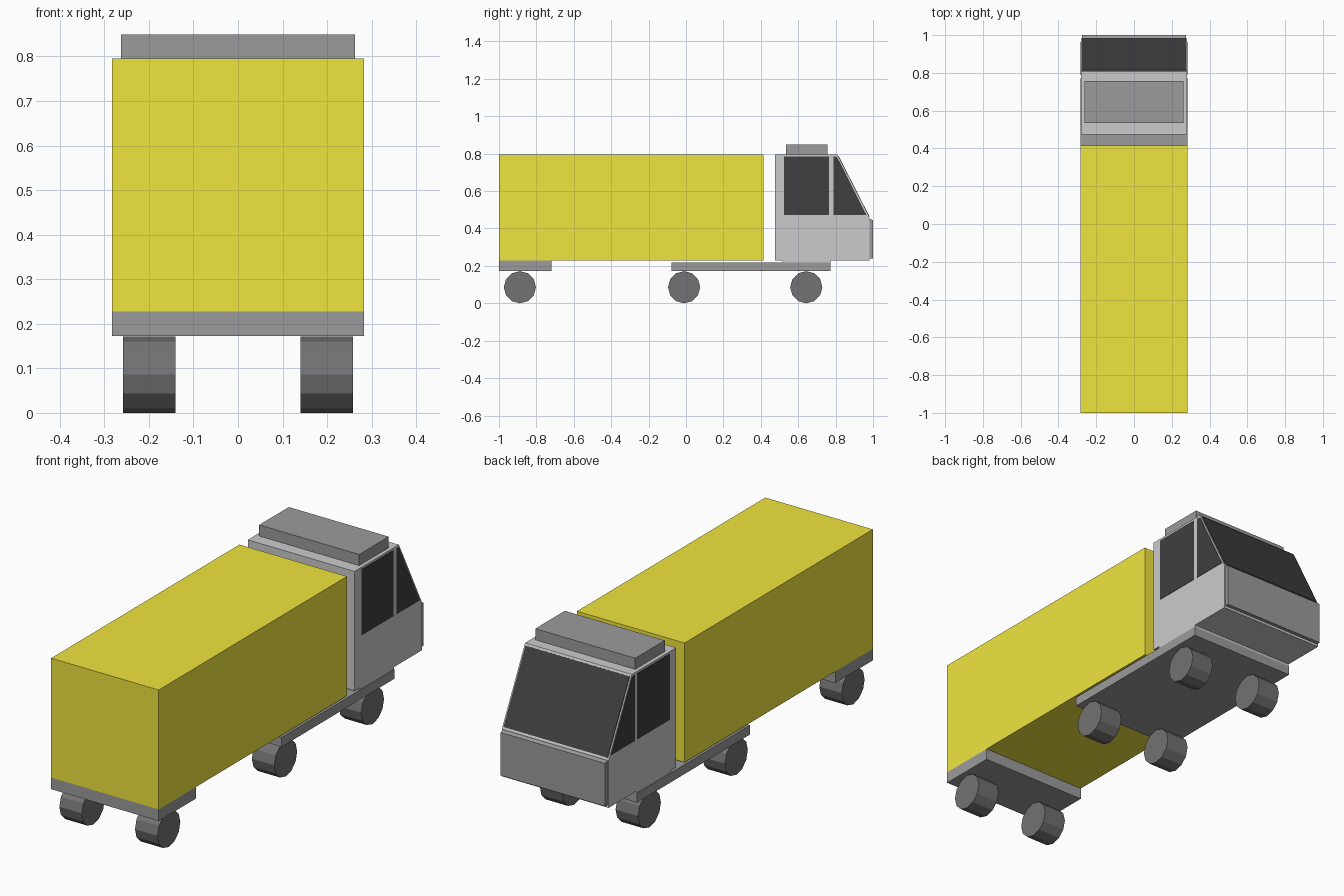
import bpy, bmesh, math

if "Cube" in bpy.data.objects:
    bpy.data.objects.remove(bpy.data.objects["Cube"])


def material(name, rgb):
    m = bpy.data.materials.new(name)
    m.diffuse_color = (*rgb, 1)
    m.use_nodes = True
    m.node_tree.nodes["Principled BSDF"].inputs["Base Color"].default_value = m.diffuse_color
    return m


YELLOW = material("yellow_paint", (0.87, 0.78, 0.05))
GREY = material("cab_grey", (0.51, 0.51, 0.51))
DARK = material("dark_grey", (0.33, 0.33, 0.33))
GLASS = material("black_glass", (0.05, 0.05, 0.05))
RUBBER = material("rubber", (0.17, 0.17, 0.17))


def prism(name, profile, x0, x1, mat):
    """Extrude a (y, z) outline along x from x0 to x1."""
    bm = bmesh.new()
    face = bm.faces.new([bm.verts.new((x0, y, z)) for y, z in profile])
    out = bmesh.ops.extrude_face_region(bm, geom=[face])["geom"]
    verts = [v for v in out if isinstance(v, bmesh.types.BMVert)]
    bmesh.ops.translate(bm, verts=verts, vec=(x1 - x0, 0, 0))
    bmesh.ops.recalc_face_normals(bm, faces=bm.faces)
    mesh = bpy.data.meshes.new(name)
    bm.to_mesh(mesh)
    bm.free()
    mesh.materials.append(mat)
    obj = bpy.data.objects.new(name, mesh)
    bpy.context.collection.objects.link(obj)
    return obj


def box(name, half_width, y0, y1, z0, z1, mat):
    return prism(name, [(y0, z0), (y1, z0), (y1, z1), (y0, z1)],
                 -half_width, half_width, mat)


# Cargo container and chassis plates
box("cargo_box", 0.283, -1.0, 0.415, 0.228, 0.796, YELLOW)
box("rear_chassis", 0.283, -1.0, -0.718, 0.173, 0.228, DARK)
box("front_chassis", 0.283, -0.077, 0.772, 0.173, 0.218, DARK)
box("cab_mount", 0.281, 0.515, 0.772, 0.216, 0.23, GREY)

# Cab with slanted windscreen
prism("cab", [(0.475, 0.228), (0.982, 0.228), (0.982, 0.455),
              (0.808, 0.796), (0.475, 0.796)], -0.281, 0.281, GREY)
box("roof_fairing", 0.263, 0.535, 0.757, 0.796, 0.849, DARK)
prism("grille_panel", [(0.98, 0.24), (1.0, 0.24), (1.0, 0.445), (0.98, 0.452)],
      -0.275, 0.275, DARK)

# Windscreen sheet lying on the slope
prism("windscreen", [(0.812, 0.786), (0.977, 0.462), (0.981, 0.464), (0.816, 0.788)],
      -0.274, 0.274, GLASS)

# Side windows
door_window = [(0.525, 0.473), (0.765, 0.473), (0.765, 0.786), (0.525, 0.786)]
quarter_window = [(0.788, 0.473), (0.964, 0.473), (0.808, 0.782), (0.788, 0.786)]
for side, s in (("right", 1), ("left", -1)):
    prism(f"{side}_door_window", door_window, s * 0.278, s * 0.283, GLASS)
    prism(f"{side}_quarter_window", quarter_window, s * 0.278, s * 0.283, GLASS)

# Twelve-sided wheels on three axles
R = 0.086
for axle, y in (("rear", -0.888), ("middle", -0.01), ("front", 0.643)):
    rim = [(y + R * math.cos(i * math.pi / 6), R + R * math.sin(i * math.pi / 6))
           for i in range(12)]
    for side, s in (("right", 1), ("left", -1)):
        prism(f"{axle}_{side}_wheel", rim, s * 0.14, s * 0.258, RUBBER)
